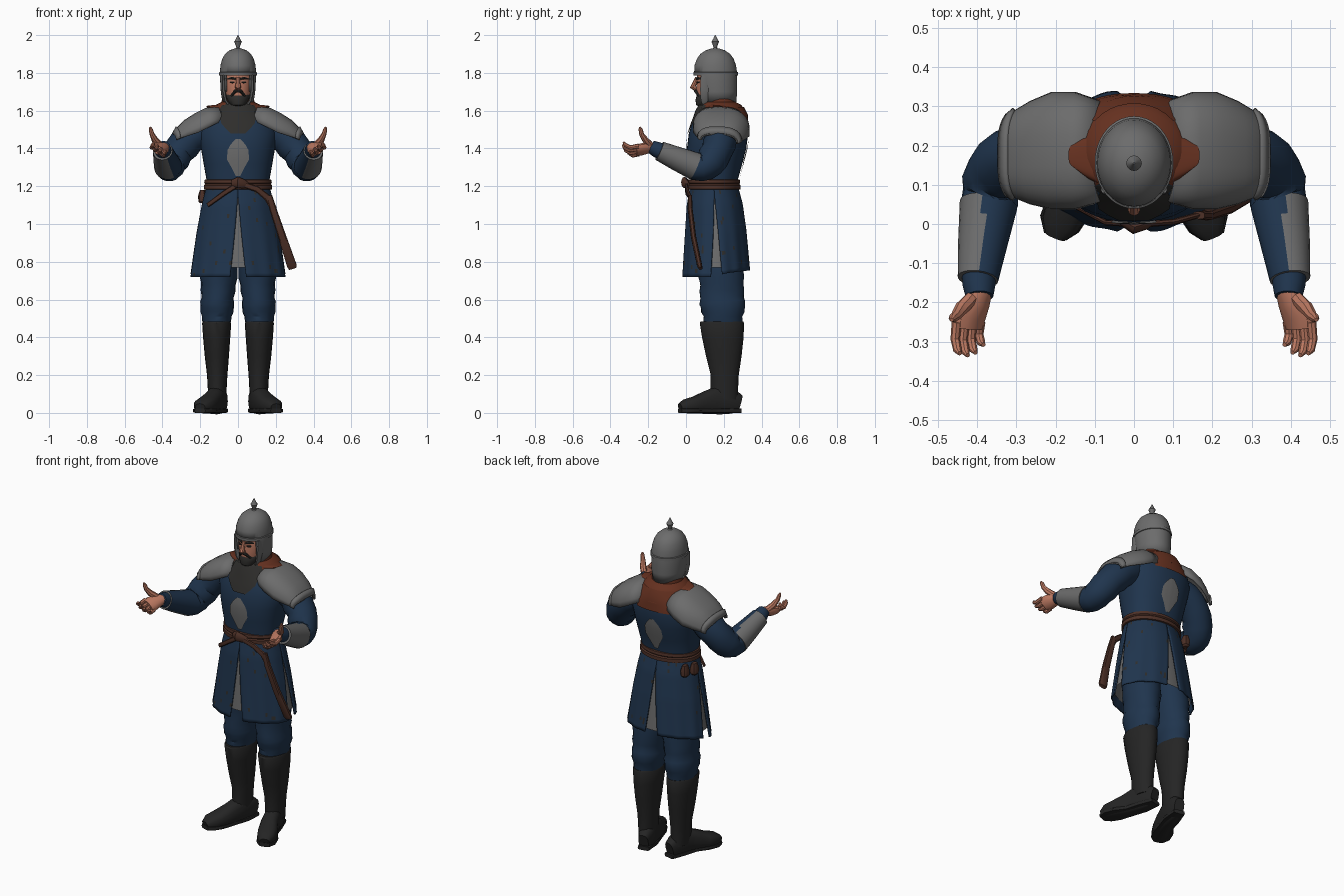
import bpy, bmesh, math, random
from mathutils import Vector
from mathutils.bvhtree import BVHTree

random.seed(4)
PI = math.pi

def material(name, rgb):
    m = bpy.data.materials.new(name)
    m.diffuse_color = (*rgb, 1)
    return m

NAVY = material("navy cloth", (0.014, 0.035, 0.075))
STEEL = material("grey steel", (0.15, 0.15, 0.15))
BLACK = material("black leather", (0.018, 0.018, 0.018))
MAIL = material("dark mail", (0.028, 0.027, 0.025))
RED = material("red leather", (0.13, 0.03, 0.014))
BROWN = material("brown belt leather", (0.075, 0.03, 0.02))
SKIN = material("skin", (0.50, 0.19, 0.12))

# ---------- helpers ----------
def grid(name, rows, mats, closed=True, caps=True, mirror=False, rule=None, solid=0, angle=35, cut=None):
    """Skin a list of point rows; rule(centre) gives a material index, cut(centre) removes faces."""
    bm = bmesh.new()
    vs = [[bm.verts.new(p) for p in r] for r in rows]
    n = len(rows[0])
    for a, b in zip(vs, vs[1:]):
        for j in range(n if closed else n - 1):
            k = (j + 1) % n
            bm.faces.new((a[j], a[k], b[k], b[j]))
    if closed and caps:
        bm.faces.new(vs[0])
        bm.faces.new(vs[-1])
    bmesh.ops.recalc_face_normals(bm, faces=bm.faces)
    if cut:
        dead = [f for f in bm.faces if cut(f.calc_center_median())]
        bmesh.ops.delete(bm, geom=dead, context='FACES')
    for f in bm.faces:
        f.smooth = True
        if rule:
            f.material_index = int(rule(f.calc_center_median()))
    me = bpy.data.meshes.new(name)
    bm.to_mesh(me)
    bm.free()
    me.set_sharp_from_angle(angle=math.radians(angle))
    for m in (mats if isinstance(mats, list) else [mats]):
        me.materials.append(m)
    ob = bpy.data.objects.new(name, me)
    bpy.context.collection.objects.link(ob)
    if solid:
        s = ob.modifiers.new("thickness", 'SOLIDIFY')
        s.thickness, s.offset = solid, -1
    if mirror:
        ob.modifiers.new("mirror", 'MIRROR').use_mirror_merge = False
    return ob

def ring(c, s, u, ra, rb, n, p=2):
    e, out = 2 / p, []
    for i in range(n):
        t = 2 * PI * i / n
        x, y = math.cos(t), math.sin(t)
        out.append(Vector(c) + s * ra * math.copysign(abs(x) ** e, x) + u * rb * math.copysign(abs(y) ** e, y))
    return out

def stack(name, rings, mats, n=32, p=2, **kw):
    """Horizontal rings: z, cx, cy, rx, ry."""
    X, Y = Vector((1, 0, 0)), Vector((0, 1, 0))
    return grid(name, [ring((cx, cy, z), X, Y, rx, ry, n, p) for z, cx, cy, rx, ry in rings], mats, **kw)

def tube(name, pts, mats, n=16, up=(0, 0, 1), p=2, sub=1, fold=0, floor=None, **kw):
    """Sweep along points: x, y, z, side radius, up radius; fold adds cloth creases."""
    pts = [tuple(q) if len(q) == 5 else (*q, q[3]) for q in pts]
    fine = []
    for i in range(len(pts) - 1):
        a, b = pts[i], pts[i + 1]
        fine += [[a[k] + (b[k] - a[k]) * j / sub for k in range(5)] for j in range(sub)]
    fine.append(list(pts[-1]))
    rows = []
    for i, q in enumerate(fine):
        t = (Vector(fine[min(i + 1, len(fine) - 1)][:3]) - Vector(fine[max(i - 1, 0)][:3])).normalized()
        s = t.cross(Vector(up)).normalized()
        u = s.cross(t)
        k = 1 + (fold if i % 2 else -fold)
        r = ring(q[:3], s, u, q[3] * k, q[4] * k, n, p)
        if fold:
            r = [v + (v - Vector(q[:3])) * random.uniform(-fold, fold) * .7 for v in r]
        if floor is not None:
            for v in r:
                v.z = max(v.z, floor)
        rows.append(r)
    return grid(name, rows, mats, **kw)

def patch(name, targets, rows, sign, mat, cols=10, off=0.007):
    """Thin plate laid on the front (-1) or back (+1) of targets; rows: z, half width."""
    trees = [BVHTree.FromPolygons([v.co for v in o.data.vertices], [f.vertices for f in o.data.polygons]) for o in targets]
    out = []
    for z, w in rows:
        line = []
        for i in range(cols + 1):
            x = w * (2 * i / cols - 1)
            hits = [t.ray_cast(Vector((x, 2 * sign, z)), Vector((0, -sign, 0)))[0] for t in trees]
            line.append(Vector((x, max((h.y * sign for h in hits if h), default=.1) * sign + off * sign, z)))
        out.append(line)
    return grid(name, out, mat, closed=False)

# ---------- boots and trousers ----------
stack("boot_shaft", [(.07, .11, .205, .045, .07), (.13, .11, .203, .05, .073), (.2, .11, .205, .054, .074),
      (.3, .112, .2, .064, .094), (.4, .113, .195, .072, .11), (.475, .113, .19, .077, .117),
      (.485, .113, .19, .072, .112)], BLACK, 20, mirror=True)
tube("boot_foot", [(.088, .285, .05, .03, .045), (.095, .25, .06, .042, .065), (.112, .18, .07, .047, .078),
     (.135, .11, .055, .05, .062), (.165, .05, .042, .056, .046), (.188, 0, .035, .05, .038),
     (.2, -.03, .025, .028, .025)], BLACK, 16, p=2.6, mirror=True)
tube("boot_sole", [(.086, .288, .012, .034), (.105, .2, .012, .048), (.13, .12, .012, .046), (.165, .05, .012, .06),
     (.19, 0, .012, .054), (.201, -.032, .012, .03)] and
     [(.086, .288, .012, .034, .012), (.105, .2, .012, .048, .012), (.13, .12, .012, .046, .012),
      (.165, .05, .012, .06, .012), (.19, 0, .012, .054, .012), (.201, -.032, .012, .03, .012)],
     BLACK, 12, p=5, mirror=True)
tube("trouser_leg", [(.095, .17, .9, .095, .12), (.1, .185, .76, .1, .12), (.104, .19, .68, .094, .117),
     (.108, .19, .61, .086, .119), (.11, .195, .56, .09, .12), (.112, .195, .51, .08, .105),
     (.112, .195, .465, .07, .1)], NAVY, 18, up=(0, 1, 0), sub=2, fold=.025, mirror=True)

# ---------- coat skirt: four slit panels over a grey underskirt ----------
PROF = [(1.22, .162, .122, .148), (1.1, .192, .148, .152), (.95, .22, .163, .157), (.72, .255, .182, .16)]

def skirt_at(z):
    for a, b in zip(PROF, PROF[1:]):
        if z >= b[0] - 1e-6:
            t = (a[0] - z) / (a[0] - b[0])
            return [a[k] + (b[k] - a[k]) * t for k in (1, 2, 3)]

for q, nm in enumerate(("back_right", "back_left", "front_left", "front_right")):
    rows = []
    for i in range(25):
        z = 1.22 - .5 * i / 24
        rx, ry, cy = skirt_at(z)
        g = max(0, 1.16 - z) / .44 * .17
        row = []
        for j in range(25):
            t = q * PI / 2 + g + (PI / 2 - 2 * g) * j / 24
            k = 1 + .012 * math.sin(j * PI / 4) * (1.22 - z) / .5
            row.append(Vector((rx * k * math.cos(t), cy + ry * k * math.sin(t),
                               z + .035 * (i / 24) * max(0, math.sin(t)) ** .5)))
        rows.append(row)
    grid("skirt_panel_" + nm, rows, [NAVY, MAIL], closed=False, solid=.008 if q in (0, 1, 2, 3) else 0,
         rule=lambda c: random.random() < .022)
under = []
for i in range(9):
    z = 1.2 - .43 * i / 8
    rx, ry, cy = skirt_at(z)
    under.append((z, 0, cy, rx - .012, ry - .012))
stack("underskirt", under, STEEL, 48, caps=False)

# ---------- torso ----------
torso = stack("coat_body", [(1.17, 0, .15, .165, .124), (1.24, 0, .15, .168, .126), (1.32, 0, .155, .182, .143),
              (1.4, 0, .162, .196, .157), (1.48, 0, .172, .21, .157), (1.55, 0, .18, .19, .142),
              (1.6, 0, .182, .13, .115), (1.635, 0, .175, .08, .085)], NAVY, 40, p=2.3)
collar = stack("leather_collar", [(1.55, 0, .185, .16, .145), (1.6, 0, .185, .145, .128), (1.63, 0, .183, .12, .11),
               (1.645, 0, .175, .088, .09), (1.71, 0, .175, .075, .078)], [RED, MAIL], 40,
               rule=lambda c: c.y < .1 and abs(c.x) < .1)
diamond = [(1.45, .012), (1.42, .04), (1.39, .056), (1.34, .058), (1.3, .035), (1.255, .012)]
patch("chest_plate", [torso], diamond, -1, STEEL)
patch("back_plate", [torso], diamond, 1, STEEL)
patch("mail_bib", [torso, collar], [(1.63, .075), (1.6, .088), (1.57, .095), (1.535, .09), (1.505, .065), (1.48, .04)], -1, MAIL)
patch("back_leather", [torso, collar], [(1.62, .1), (1.58, .125), (1.54, .12), (1.5, .11)], 1, RED)

# ---------- shoulder plates ----------
def arch(sections, grow=0):
    rows = []
    for x, cy, ry, zt, zb in sections:
        row = []
        for j in range(17):
            t = PI * j / 16
            c, s = math.cos(t), math.sin(t)
            row.append(Vector((x + grow * .5 - .02 * abs(c) ** 3, cy - (ry + grow) * math.copysign(abs(c) ** .8, c),
                               zb - .02 * (j / 16) + (zt + grow - zb) * s ** .8)))
        rows.append(row)
    return rows

PAUL = [(.105, .185, .13, 1.635, 1.545), (.17, .187, .15, 1.625, 1.515), (.23, .187, .15, 1.595, 1.485),
        (.285, .182, .132, 1.56, 1.468), (.325, .178, .112, 1.52, 1.455), (.345, .175, .098, 1.485, 1.445)]
grid("shoulder_plate", arch(PAUL), STEEL, closed=False, solid=.01, mirror=True)
grid("shoulder_rim", arch(PAUL[-2:], .007), STEEL, closed=False, solid=.012, mirror=True)
grid("shoulder_leather", arch([(.105, .175, .07, 1.637, 1.615), (.135, .175, .055, 1.634, 1.615), (.165, .175, .03, 1.63, 1.615)], .004),
     RED, closed=False, mirror=True)

# ---------- arms ----------
tube("sleeve", [(.17, .185, 1.5, .08), (.25, .185, 1.455, .086), (.315, .165, 1.385, .084), (.355, .125, 1.32, .08),
     (.366, .08, 1.296, .074), (.372, .03, 1.31, .067), (.386, -.06, 1.352, .055), (.396, -.13, 1.383, .045),
     (.394, -.185, 1.408, .036)], NAVY, 18, sub=2, fold=.03, mirror=True)
tube("bracer", [(.371, .05, 1.305, .074), (.386, -.05, 1.347, .063), (.398, -.14, 1.387, .052)], [NAVY, STEEL], 24, sub=2,
     mirror=True, rule=lambda c: (c.x - .378 + .14 * c.y) - .3 * (c.z - 1.326 + .43 * c.y) > -.012)

# ---------- hands ----------
tube("palm", [(.39, -.17, 1.405, .03, .026), (.4, -.2, 1.403, .036, .026), (.417, -.235, 1.395, .045, .026),
     (.422, -.265, 1.39, .04, .022)], SKIN, 12, up=(-.6, 0, .8), mirror=True)
for i, nm in enumerate(("index", "middle", "ring", "little")):
    t = i / 3
    x, z, l = .452 - .06 * t, 1.413 - .042 * t, (.08, .085, .078, .058)[i]
    tube(nm + "_finger", [(x, -.25, z, .013), (x + .004, -.25 - l * .55, z - .008, .012),
         (x - .002, -.25 - l * .9, z + .006, .011), (x - .008, -.25 - l, z + .02, .006)], SKIN, 8, mirror=True)
tube("thumb", [(.415, -.19, 1.42, .018), (.44, -.215, 1.445, .018), (.455, -.235, 1.475, .013), (.462, -.24, 1.5, .011),
     (.465, -.245, 1.513, .005)], SKIN, 8, up=(0, 1, 0), mirror=True)

# ---------- head ----------
stack("neck", [(1.58, 0, .17, .06, .06), (1.7, 0, .165, .06, .06)], MAIL, 20)
stack("face", [(1.63, 0, .11, .03, .035), (1.65, 0, .12, .052, .06), (1.69, 0, .138, .068, .083), (1.74, 0, .15, .077, .095),
      (1.79, 0, .155, .08, .095), (1.83, 0, .155, .07, .085)], SKIN, 24)
tube("nose", [(0, .058, 1.775, .009), (0, .046, 1.745, .012), (0, .036, 1.725, .016), (0, .055, 1.713, .012)], SKIN, 8, up=(0, 1, 0))
stack("beard", [(1.615, 0, .1, .02, .025), (1.63, 0, .1, .04, .046), (1.655, 0, .112, .056, .062), (1.68, 0, .13, .067, .074),
      (1.69, 0, .133, .064, .072)], MAIL, 20)
tube("moustache", [(-.036, .072, 1.678, .007), (-.015, .051, 1.703, .009), (0, .049, 1.706, .008), (.015, .051, 1.703, .009),
     (.036, .072, 1.678, .007)], MAIL, 8)
tube("eyebrow", [(.012, .056, 1.768, .006), (.032, .062, 1.773, .007), (.052, .08, 1.768, .005)], MAIL, 6, mirror=True)
tube("eye", [(.018, .058, 1.75, .004), (.03, .061, 1.75, .006), (.042, .07, 1.75, .004)], BLACK, 6, mirror=True)

# ---------- helmet ----------
stack("helmet", [(1.645, 0, .168, .083, .098), (1.7, 0, .164, .091, .107), (1.75, 0, .16, .094, .111), (1.795, 0, .157, .096, .114),
      (1.84, 0, .155, .093, .11), (1.875, 0, .155, .083, .097), (1.9, 0, .155, .069, .079), (1.92, 0, .155, .045, .05),
      (1.93, 0, .155, .016, .017)], STEEL, 40, solid=.01,
      cut=lambda c: c.z < 1.79 and (abs(c.x) < .066 and c.y < .14) or c.z < 1.646)
tube("cheek_guard", [(.077, .1, 1.79, .008, .022), (.076, .1, 1.71, .009, .026), (.066, .1, 1.655, .008, .022),
     (.05, .1, 1.63, .006, .012)], STEEL, 10, up=(0, 1, 0), p=3, mirror=True)
stack("helmet_brow", [(1.785, 0, .157, .094, .112), (1.787, 0, .157, .1, .118), (1.803, 0, .157, .1, .118), (1.806, 0, .157, .094, .112)],
      STEEL, 40, caps=False)
stack("helmet_finial", [(1.92, 0, .155, .022, .022), (1.935, 0, .155, .009, .009), (1.945, 0, .155, .012, .012), (1.965, 0, .155, .02, .02),
      (1.98, 0, .155, .011, .011), (2.0, 0, .155, .002, .002)], STEEL, 12)

# ---------- belt, ties, scabbard, pouches ----------
stack("belt", [(1.18, 0, .149, .165, .125), (1.184, 0, .149, .181, .14), (1.205, 0, .149, .181, .14), (1.211, 0, .149, .174, .133),
      (1.217, 0, .149, .179, .138), (1.234, 0, .149, .177, .136), (1.238, 0, .149, .162, .12)], BROWN, 40, caps=False)
tube("belt_knot", [(-.03, .008, 1.215, .012, .02), (0, -.008, 1.22, .018, .03), (.03, 0, 1.212, .014, .024), (.05, .012, 1.205, .01, .016)], BROWN, 12)
tube("belt_tie_left", [(0, 0, 1.21, .008, .014), (-.07, .003, 1.165, .007, .013), (-.16, .05, 1.1, .006, .012)], BROWN, 8)
tube("belt_tie_right", [(.01, -.002, 1.215, .008, .015), (.1, .005, 1.185, .008, .016), (.155, .02, 1.14, .008, .018),
     (.19, .025, 1.08, .008, .018)], BROWN, 8)
tube("scabbard", [(.165, .022, 1.15, .01, .016), (.185, .022, 1.08, .013, .019), (.235, .04, .93, .014, .022),
     (.285, .072, .78, .014, .026), (.29, .077, .765, .01, .022)], BROWN, 10, up=(1, 0, 0), p=3)
for i, (x, y) in enumerate(((-.19, .19), (-.165, .245))):
    stack("pouch_%d" % (i + 1), [(1.11, x, y, .012, .014), (1.12, x, y, .02, .024), (1.15, x, y, .021, .025),
          (1.18, x, y, .012, .018)], BROWN, 12, p=3)
